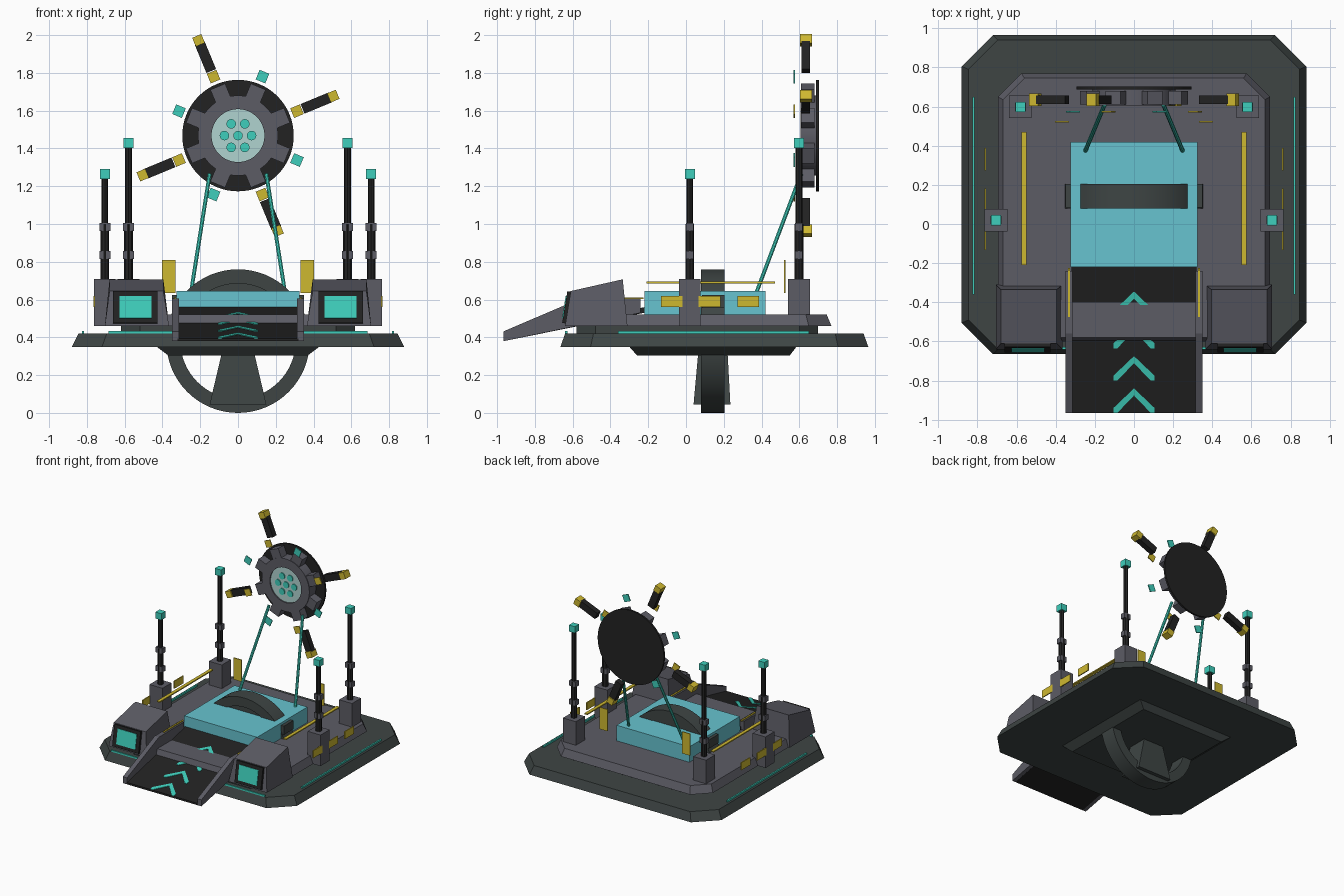
import bpy, bmesh
from math import sin, cos, pi, radians, atan2, hypot
from mathutils import Vector, Matrix

cube = bpy.data.objects.get("Cube")
if cube:
    bpy.data.objects.remove(cube, do_unlink=True)


def material(name, *rgb):
    lin = [((c / 255 + .055) / 1.055) ** 2.4 for c in rgb]
    m = bpy.data.materials.new(name)
    m.use_nodes = True
    m.diffuse_color = (*lin, 1)
    m.node_tree.nodes["Principled BSDF"].inputs["Base Color"].default_value = (*lin, 1)
    return m


GREY = material("mid grey", 92, 92, 101)
DARK = material("dark green grey", 62, 69, 68)
BLACK = material("black", 34, 34, 34)
TEAL = material("glowing teal", 62, 207, 188)
YELLOW = material("yellow", 206, 184, 48)
CYAN = material("pool cyan", 103, 196, 208)
PALE = material("pale lens", 176, 212, 208)


def finish(name, bm, mat, smooth=False):
    bmesh.ops.recalc_face_normals(bm, faces=bm.faces)
    me = bpy.data.meshes.new(name)
    bm.to_mesh(me)
    bm.free()
    me.materials.append(mat)
    ob = bpy.data.objects.new(name, me)
    bpy.context.collection.objects.link(ob)
    if smooth:
        bpy.ops.object.select_all(action='DESELECT')
        ob.select_set(True)
        bpy.context.view_layer.objects.active = ob
        bpy.ops.object.shade_smooth_by_angle(angle=radians(30))
    return ob


def loft(name, loops, mat, wrap=False, smooth=False):
    """Skin a row of equal loops; wrap joins the last to the first, else the ends are capped."""
    bm = bmesh.new()
    rows = [[bm.verts.new(p) for p in loop] for loop in loops]
    n = len(rows[0])
    for a, b in zip(rows, rows[1:] + (rows[:1] if wrap else [])):
        for i in range(n):
            j = (i + 1) % n
            bm.faces.new((a[i], a[j], b[j], b[i]))
    if not wrap:
        bm.faces.new(rows[0])
        bm.faces.new(rows[-1])
    return finish(name, bm, mat, smooth)


def box(name, centre, size, mat, rot=None):
    bm = bmesh.new()
    bmesh.ops.create_cube(bm, size=1)
    m = Matrix.Translation(centre) @ (rot or Matrix()) @ Matrix.Diagonal((*size, 1))
    bm.transform(m)
    return finish(name, bm, mat)


def rod(name, a, b, r, mat, seg=48):
    a, b = Vector(a), Vector(b)
    bm = bmesh.new()
    bmesh.ops.create_cone(bm, cap_ends=True, segments=seg, radius1=r, radius2=r, depth=(b - a).length)
    bm.transform(Matrix.Translation((a + b) / 2) @ (b - a).to_track_quat('Z', 'Y').to_matrix().to_4x4())
    return finish(name, bm, mat, seg > 8)


def ring(name, r0, r1, y0, y1, cz, mat, seg=64):
    loops = []
    for k in range(seg):
        c, s = cos(2 * pi * k / seg), sin(2 * pi * k / seg)
        loops.append([(r * c, y, cz + r * s) for r, y in ((r0, y0), (r1, y0), (r1, y1), (r0, y1))])
    return loft(name, loops, mat, wrap=True, smooth=True)


def octagon(x, y0, y1, c, z):
    return [(-x + c, y0, z), (x - c, y0, z), (x, y0 + c, z), (x, y1 - c, z),
            (x - c, y1, z), (-x + c, y1, z), (-x, y1 - c, z), (-x, y0 + c, z)]


def rect(x0, x1, y0, y1, z):
    return [(x0, y0, z), (x1, y0, z), (x1, y1, z), (x0, y1, z)]


def extrude_x(name, x0, x1, yz, mat):
    return loft(name, [[(x, y, z) for y, z in yz] for x in (x0, x1)], mat)


# Stepped base
loft("base", [octagon(.88, -.665, .965, .16, .35), octagon(.845, -.64, .94, .15, .42)], DARK)
loft("base_step", [octagon(.62, -.58, .70, .1, .42), octagon(.62, -.58, .70, .1, .465)], DARK)
loft("platform", [octagon(.695, -.60, .77, .12, .46), octagon(.67, -.58, .745, .11, .52)], GREY)
loft("underplate", [rect(-.37, .37, -.26, .55, .305), rect(-.43, .43, -.30, .585, .35)], DARK)

# Pool slab and the large wheel through it
box("pool", (0, .1, .58), (.65, .64, .13), CYAN)
box("axle", (0, .145, .59), (.70, .12, .07), DARK)
ring("wheel_rim", .305, .38, .08, .205, .38, DARK)
fan = [(cos(pi * k / 24) * .31, sin(pi * k / 24) * .31 + .38) for k in range(25)]
loft("wheel_fill", [[(x, y, z) for x, z in fan] for y in (.09, .2)], DARK)
loft("wheel_spoke", [rect(-.15, .15, .04, .235, .045), rect(-.085, .085, .065, .22, .32)], DARK)

# Ramp with rails and chevrons
slope = .165 / .75


def ramp_z(y):
    return .39 + (y + .965) * slope


extrude_x("ramp", -.32, .32, [(-.965, .38), (-.965, .395), (-.22, .56), (-.22, .53)], BLACK)
for y in (-.345, -.51, -.675, -.84):
    for s in (-1, 1):
        top = [(0, y), (s * .105, y - .1), (s * .105, y - .125), (s * .085, y - .125), (0, y - .036)]
        loft("chevron", [[(px, py, ramp_z(py) + h) for px, py in top] for h in (0, .009)], TEAL)

for s in (-1, 1):
    extrude_x("ramp_rail", s * .313, s * .35,
              [(-.965, .38), (-.965, .432), (-.56, .605), (-.24, .605), (-.24, .53)], GREY)
    box("rail_strip", (s * .332, -.35, .608), (.012, .25, .008), YELLOW)

    # Front housing with a screen
    x0, x1, t0, t1 = s * .365, s * .705, s * .395, s * .68
    loft("housing", [rect(x0, x1, -.64, -.31, .46),
                     [(t0, -.61, .645), (t1, -.61, .645), (t1, -.335, .707), (t0, -.335, .707)]], GREY)
    tilt = Matrix.Rotation(-atan2(.03, .185), 4, 'X')
    box("screen_frame", (s * .545, -.627, .558), (.235, .03, .17), BLACK, tilt)
    box("screen", (s * .542, -.642, .560), (.17, .009, .12), TEAL, tilt)

    # Light strips and thin panels
    box("side_light", (s * .82, .145, .425), (.012, 1.01, .016), TEAL)
    box("front_light", (s * .5, -.634, .425), (.37, .012, .016), TEAL)
    box("guard_rail", (s * .563, .13, .69), (.026, .68, .009), YELLOW)
    box("rear_panel", (s * .367, .522, .722), (.072, .008, .175), YELLOW)
    for y in (-.075, .125, .33):
        box("side_panel", (s * .76, y, .59), (.008, .115, .06), YELLOW)

    # Antenna masts
    for x, y, top in ((.705, .02, 1.29), (.58, .598, 1.455)):
        x *= s
        box("pillar", (x, y, .585), (.115, .115, .25), GREY)
        rod("mast_lower", (x, y, .70), (x, y, 1.0), .023, BLACK, 8)
        rod("mast_upper", (x, y, 1.0), (x, y, top - .04), .018, BLACK, 8)
        box("mast_cap", (x, y, top - .026), (.053, .053, .052), TEAL)
        for z in (.835, .985):
            box("mast_collar", (x, y, z), (.058, .04, .042), GREY)

    # Struts carrying the dish
    rod("strut", (s * .25, .37, .63), (s * .15, .61, 1.265), .011, TEAL, 8)

# Dish with radial arms
HZ = 1.468
rod("dish_back", (0, .688, HZ), (0, .703, HZ), .295, BLACK, 64)
ring("dish_ring", .14, .212, .605, .69, HZ, GREY)
rod("dish_lens", (0, .615, HZ), (0, .688, HZ), .15, PALE)
for k in range(7):
    r, a = (.072, k * pi / 3) if k else (0, 0)
    x, z = r * cos(a), HZ + r * sin(a)
    rod("lens_light", (x, .607, z), (x, .616, z), .025, TEAL, 20)
for k in range(8):
    a = radians(22.5 + 45 * k)
    turn = Matrix.Rotation(-a, 4, 'Y')

    def at(r, y):
        return (r * cos(a), y, HZ + r * sin(a))

    box("dish_lug", at(.238, .645), (.085, .07, .085), GREY, turn)
    box("marker_plate", at(.338, .573), (.055, .008, .055), TEAL if k % 2 else YELLOW, turn)
    if k % 2 == 0:
        box("arm", at(.45, .635), (.16, .045, .055), BLACK, turn)
        box("arm_cap", at(.546, .635), (.05, .065, .052), YELLOW, turn)
